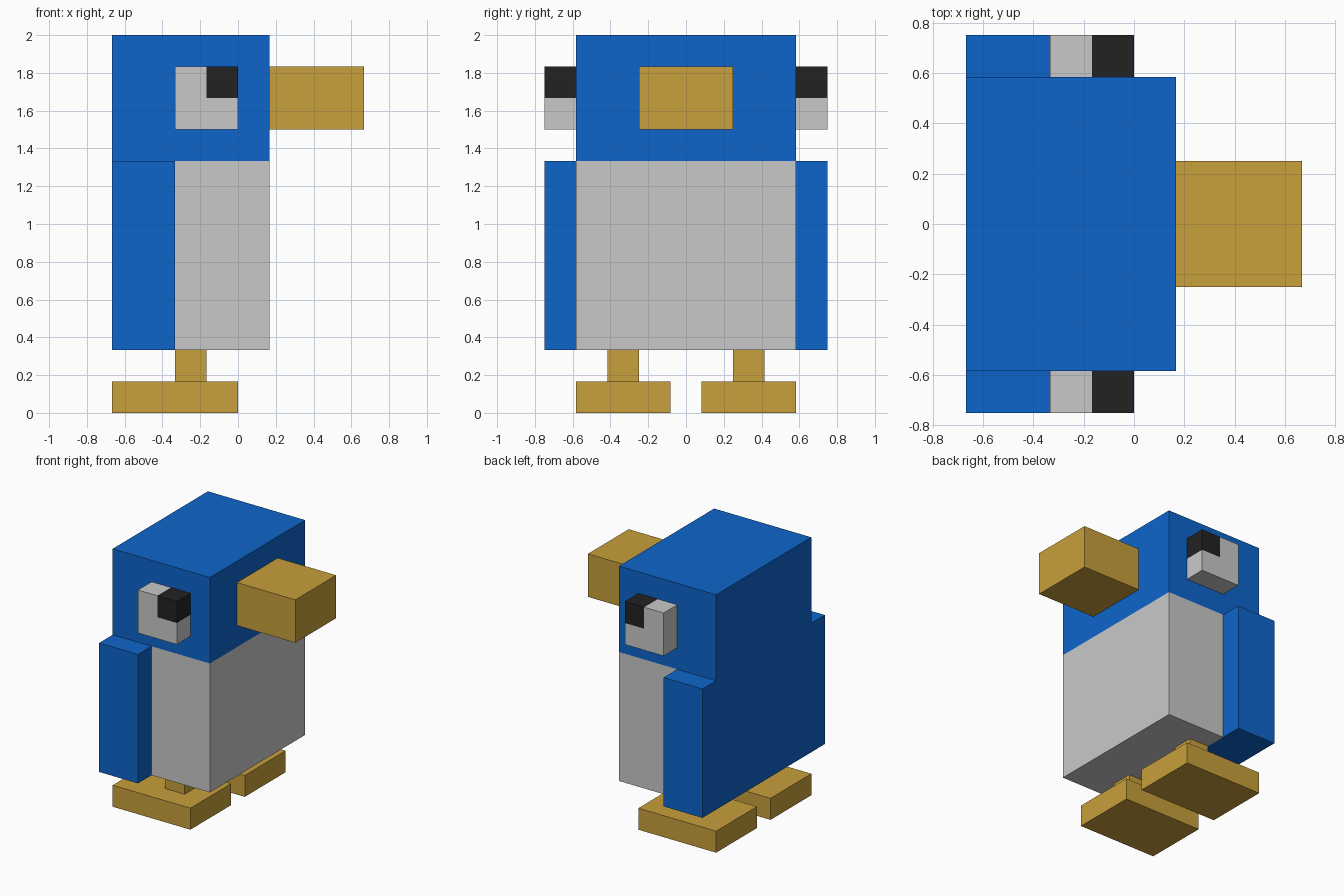
import bpy
import bmesh
from mathutils import Vector

if "Cube" in bpy.data.objects:
    bpy.data.objects.remove(bpy.data.objects["Cube"])

U = 1 / 12  # the whole model sits on a 1/12 grid


def material(name, rgb):
    lin = [(c / 255 / 12.92) if c < 10 else ((c / 255 + 0.055) / 1.055) ** 2.4 for c in rgb]
    m = bpy.data.materials.new(name)
    m.diffuse_color = (*lin, 1)
    m.use_nodes = True
    m.node_tree.nodes["Principled BSDF"].inputs["Base Color"].default_value = m.diffuse_color
    return m


blue = material("blue", (13, 101, 203))
white = material("pale grey", (201, 201, 201))
gold = material("gold", (200, 160, 60))
black = material("black", (34, 34, 34))


def box(name, x, y, z, *mats, cuts=0):
    """Box from (min, max) ranges in grid units, optionally subdivided."""
    bm = bmesh.new()
    bmesh.ops.create_cube(bm, size=1)
    if cuts:
        bmesh.ops.subdivide_edges(bm, edges=bm.edges[:], cuts=cuts, use_grid_fill=True)
    lo, hi = Vector((x[0], y[0], z[0])) * U, Vector((x[1], y[1], z[1])) * U
    for v in bm.verts:
        v.co = (lo + hi) / 2 + v.co * (hi - lo)
    me = bpy.data.meshes.new(name)
    bm.to_mesh(me)
    bm.free()
    for m in mats:
        me.materials.append(m)
    ob = bpy.data.objects.new(name, me)
    bpy.context.collection.objects.link(ob)
    return ob


# Head, beak and body
box("head", (-8, 2), (-7, 7), (16, 24), blue)
box("beak", (2, 8), (-3, 3), (18, 22), gold)
box("belly", (-4, 2), (-7, 7), (4, 16), white)
box("back", (-8, -4), (-7, 7), (4, 16), blue)

# Paired parts
for side, s in (("right", -1), ("left", 1)):
    def span(a, b):
        return tuple(sorted((a * s, b * s)))

    box(side + "_wing", (-8, -4), span(7, 9), (4, 16), blue)
    box(side + "_leg", (-4, -2), span(3, 5), (2, 4), gold)
    box(side + "_foot", (-8, 0), span(1, 7), (0, 2), gold)

    # Eye: the upper front quarter is the black pupil
    eye = box(side + "_eye", (-4, 0), span(7, 9), (18, 22), white, black, cuts=1)
    for p in eye.data.polygons:
        p.material_index = int(p.center.x > -2 * U and p.center.z > 20 * U)
